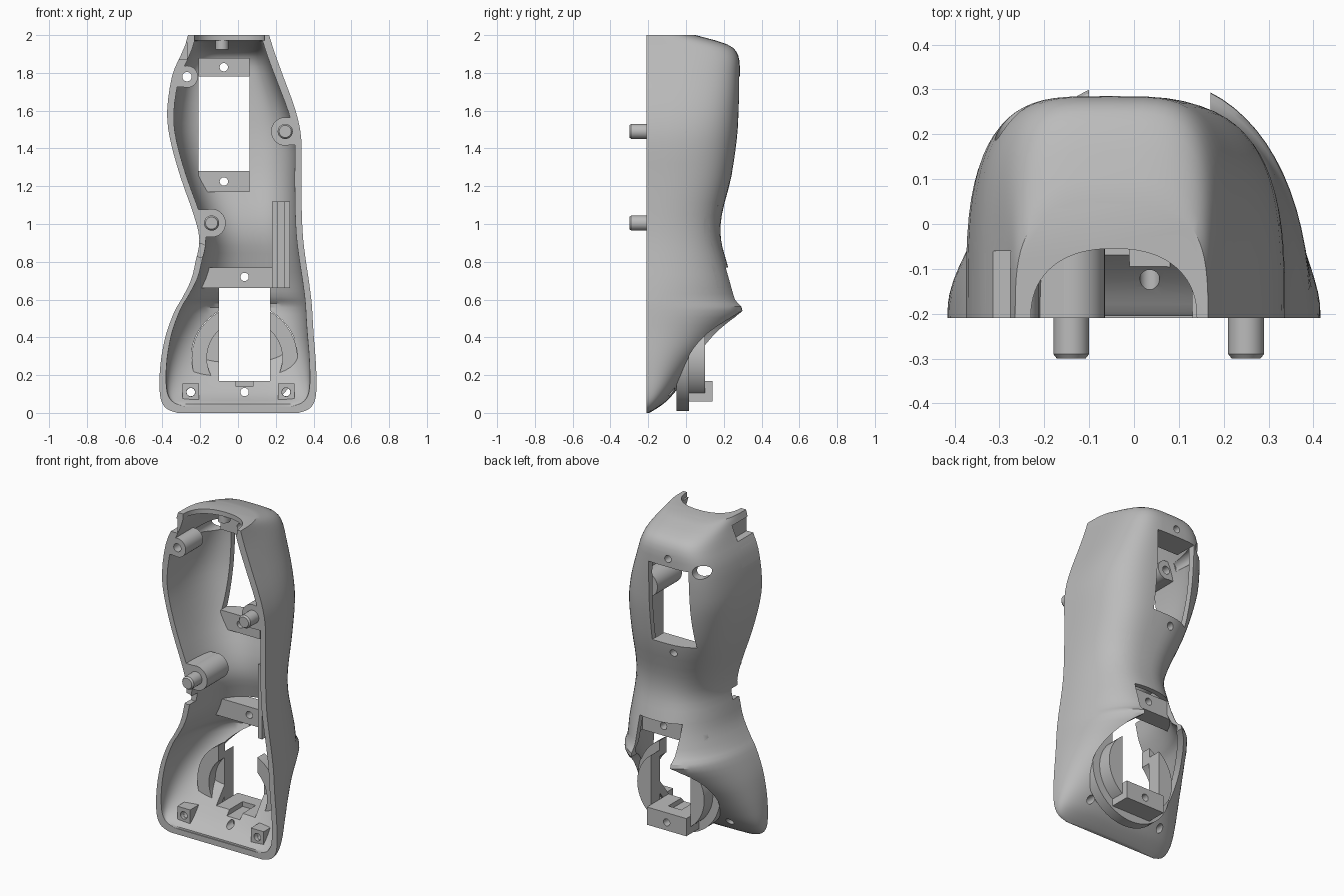
import bpy, bmesh, math
from mathutils import Matrix, Vector

cube = bpy.data.objects.get("Cube")
if cube:
    bpy.data.objects.remove(cube)

grey = bpy.data.materials.new("plain_grey")
grey.use_nodes = True
grey.diffuse_color = (0.5, 0.5, 0.5, 1)
grey.node_tree.nodes["Principled BSDF"].inputs["Base Color"].default_value = (0.5, 0.5, 0.5, 1)

FRONT, WALL = -0.21, 0.035


def finish(bm, name):
    bmesh.ops.recalc_face_normals(bm, faces=bm.faces)
    mesh = bpy.data.meshes.new(name)
    bm.to_mesh(mesh)
    bm.free()
    mesh.materials.append(grey)
    ob = bpy.data.objects.new(name, mesh)
    bpy.context.collection.objects.link(ob)
    return ob


def box(name, x, y, z):
    bm = bmesh.new()
    bmesh.ops.create_cube(bm, size=1)
    for v in bm.verts:
        v.co = Vector([(a + b) / 2 + c * (b - a) for (a, b), c in zip((x, y, z), v.co)])
    return finish(bm, name)


def rod(name, x, z, r, y0, y1, r_front=None, sides=48):
    """Round bar along y; r_front tapers the front end."""
    bm = bmesh.new()
    place = Matrix.Translation((x, (y0 + y1) / 2, z)) @ Matrix.Rotation(math.pi / 2, 4, 'X')
    bmesh.ops.create_cone(bm, cap_ends=True, segments=sides, radius1=r,
                          radius2=r if r_front is None else r_front, depth=y1 - y0, matrix=place)
    return finish(bm, name)


def boolean(ob, other, op='DIFFERENCE', keep=False):
    mod = ob.modifiers.new("cut", 'BOOLEAN')
    mod.operation, mod.object, mod.solver = op, other, 'EXACT'
    bpy.ops.object.select_all(action='DESELECT')
    bpy.context.view_layer.objects.active = ob
    ob.select_set(True)
    bpy.ops.object.modifier_apply(modifier=mod.name)
    if not keep:
        bpy.data.objects.remove(other)


# Body sections: height, right edge, left edge, depth, squareness
SECTIONS = [
    (0, -.32, .32, .015, 2.6), (.02, -.375, .375, .05, 2.7), (.06, -.405, .405, .105, 2.8),
    (.12, -.415, .415, .16, 2.8), (.2, -.415, .415, .225, 2.6), (.3, -.405, .41, .31, 2.4),
    (.42, -.38, .4, .43, 2.2), (.54, -.335, .393, .535, 2.2), (.6, -.3, .388, .495, 2.2),
    (.7, -.25, .375, .455, 2.4), (.8, -.225, .36, .425, 2.5), (.92, -.205, .345, .395, 2.6),
    (1.05, -.235, .338, .4, 2.7), (1.25, -.305, .335, .45, 3), (1.45, -.36, .335, .48, 3.2),
    (1.6, -.375, .305, .49, 3.5), (1.78, -.35, .24, .495, 3.9), (1.89, -.305, .2, .487, 4),
    (1.95, -.28, .18, .43, 3.6), (2, -.265, .165, .26, 3.2)]


def smooth_rows(steps=3):
    rows, n = [], len(SECTIONS)
    for i in range(n - 1):
        quad = [SECTIONS[min(max(i + k, 0), n - 1)] for k in (-1, 0, 1, 2)]
        for s in range(steps):
            t = s / steps
            rows.append([b + t / 2 * (c - a + t * (2 * a - 5 * b + 4 * c - d + t * (3 * (b - c) + d - a)))
                         for a, b, c, d in zip(*quad)])
    return rows + [list(SECTIONS[-1])]


def loft(name, rows, lip=0.0, count=36):
    bm = bmesh.new()
    rings = []
    for z, xa, xb, depth, n in rows:
        mid, half = (xa + xb) / 2, (xb - xa) / 2
        pts = [(xb, FRONT - lip)] if lip else []
        for k in range(count + 1):
            a = math.pi * k / count
            c, s = math.cos(a), max(math.sin(a), 0)
            if k in (0, count):
                s = 0
            pts.append((mid + half * math.copysign(abs(c) ** (2 / n), c), FRONT + depth * s ** (2 / n)))
        if lip:
            pts.append((xa, FRONT - lip))
        rings.append([bm.verts.new((x, y, z)) for x, y in pts])
    for lo, hi in zip(rings, rings[1:]):
        for k in range(len(lo)):
            j = (k + 1) % len(lo)
            bm.faces.new((lo[k], lo[j], hi[j], hi[k]))
    bm.faces.new(rings[0])
    bm.faces.new(rings[-1])
    return finish(bm, name)


# Hollow shell with the neck opening at the top
rows = smooth_rows()
body = loft("body_form", rows)
shell = loft("shell", rows)
inner = [(WALL + z * 0.9675, a + WALL, b - WALL, max(d - WALL, 0.006), n) for z, a, b, d, n in rows]
neck = [(z, -.23, .14, .155, 2.3) for z in (1.971, 2.1)]
boolean(shell, loft("cavity", inner + neck, lip=0.1))

# Openings in the shell
SOCKET_X, SOCKET_Z = 0.035, 0.29
LOW_X, TOP_X = (-0.1, 0.17), (-0.21, 0.06)
THROUGH = (-0.5, 0.5)
NOTCH = ((-0.01, 0.08), (-0.2, 0.06), (0.14, 0.2))
boolean(shell, box("upper_window", TOP_X, (0, 0.5), (1.28, 1.78)))
boolean(shell, box("lower_window", LOW_X, THROUGH, (0.17, 0.77)))
boolean(shell, rod("socket_pocket", SOCKET_X, SOCKET_Z, 0.283, 0.015, 0.5, sides=64))
boolean(shell, box("tab_notch", *NOTCH))
boolean(shell, box("neck_notch", (-0.5, -0.27), (-0.5, -0.06), (1.87, 1.96)))
boolean(shell, rod("rim_notch", -0.2, 0.86, 0.035, -0.3, -0.15))
boolean(shell, rod("upper_screw_cut", -0.27, 1.78, 0.04, 0, 0.5))
for hx, hz in ((-0.075, 1.83), (-0.075, 1.225), (-0.25, 0.11), (0.255, 0.11)):
    boolean(shell, rod("hole", hx, hz, 0.022, *THROUGH, sides=24))


def drilled(ob, x, z, r=0.022):
    boolean(ob, rod("drill", x, z, r, *THROUGH, sides=24))


def inside(ob):
    boolean(ob, body, 'INTERSECT', keep=True)


parts = [shell]

# Mounting tabs beside the windows
for name, z, hz in (("upper_tab_top", (1.78, 1.88), 1.83), ("upper_tab_bottom", (1.17, 1.28), 1.225)):
    tab = box(name, TOP_X, (0.13, 0.26), z)
    inside(tab)
    drilled(tab, -0.075, hz)
    parts.append(tab)
tab = box("lower_tab_top", (-0.21, 0.19), (0.06, 0.17), (0.66, 0.77))
inside(tab)
drilled(tab, SOCKET_X, 0.72)
parts.append(tab)

# Round socket: flange, raised disc and lower tab
flange = rod("socket_flange", SOCKET_X, SOCKET_Z, 0.28, -0.05, 0.015, sides=64)
boolean(flange, rod("flange_bore", SOCKET_X, SOCKET_Z, 0.2, *THROUGH, sides=64))
disc = rod("socket_disc", SOCKET_X, SOCKET_Z, 0.23, 0.012, 0.1, sides=64)
low_tab = box("lower_tab_bottom", LOW_X, (-0.05, 0.14), (0.06, 0.17))
for ob in (flange, disc):
    boolean(ob, box("window_cut", LOW_X, THROUGH, (0.17, 0.77)))
for ob in (flange, disc, low_tab):
    boolean(ob, box("tab_notch", *NOTCH))
    drilled(ob, SOCKET_X, 0.11)
    parts.append(ob)
drilled(shell, SOCKET_X, 0.11)

# Screw posts webbed to the wall, with locating pins
for side, x, z, back, wall in (("right", -0.14, 1.005, 0.0, -0.3), ("left", 0.25, 1.49, 0.03, 0.4)):
    post = rod(side + "_post", x, z, 0.075, FRONT, back)
    web = box(side + "_post_web", sorted((x, wall)), (FRONT, back), (z - 0.073, z + 0.073))
    for ob in (post, web):
        inside(ob)
    pin = rod(side + "_pin", x, z, 0.04, -0.29, -0.15)
    tip = rod(side + "_pin_tip", x, z, 0.04, -0.3, -0.29, r_front=0.032)
    parts += [post, web, pin, tip]
post = rod("upper_post", -0.27, 1.78, 0.058, FRONT, -0.04)
web = box("upper_post_web", (-0.4, -0.27), (FRONT, -0.04), (1.725, 1.835))
for ob in (post, web):
    inside(ob)
    drilled(ob, -0.27, 1.78, 0.025)
    parts.append(ob)

# Foot blocks
for side, x in (("right", -0.25), ("left", 0.255)):
    block = box(side + "_foot_block", (x - 0.044, x + 0.044), (-0.175, 0.0), (0.068, 0.155))
    inside(block)
    drilled(block, x, 0.11, 0.023)
    parts.append(block)

# Slot rails on the left wall
for name, x, y in (("slot_rail_inner", (.18, .208), -.06), ("slot_rail_outer", (.245, .275), -.06),
                   ("slot_rail_floor", (.2, .25), 0.02)):
    rail = box(name, x, (y, 0.3), (0.66, 1.12))
    inside(rail)
    parts.append(rail)

# Hanging stud under the top
bm = bmesh.new()
bmesh.ops.create_cone(bm, cap_ends=True, segments=32, radius1=0.035, radius2=0.035, depth=0.075,
                      matrix=Matrix.Translation((-0.085, -0.015, 1.96)))
parts.append(finish(bm, "top_stud"))

bpy.data.objects.remove(body)
bpy.ops.object.select_all(action='DESELECT')
for ob in parts:
    ob.select_set(True)
bpy.context.view_layer.objects.active = shell
bpy.ops.object.shade_smooth_by_angle(angle=math.radians(30))
